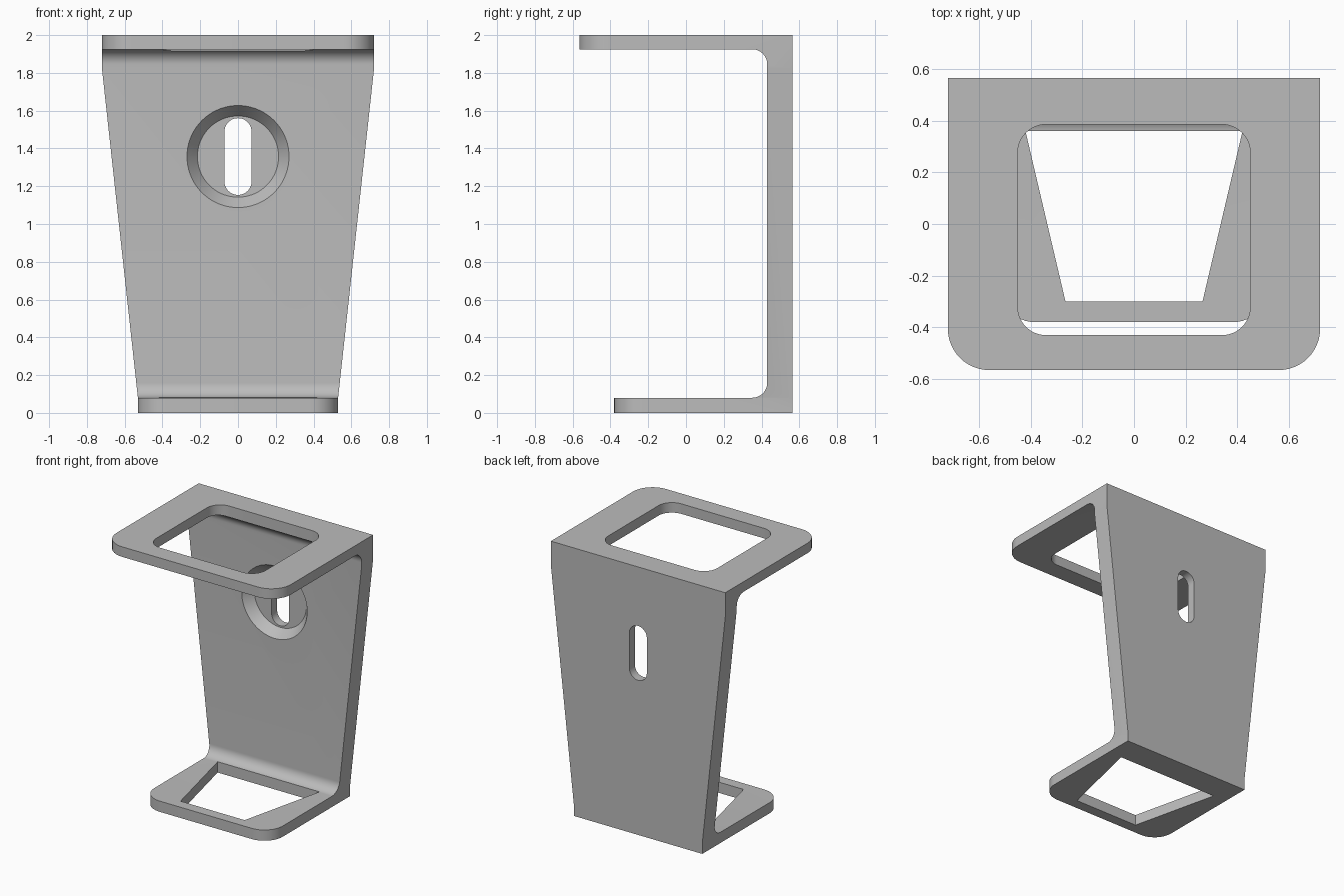
import bpy, bmesh, math
from mathutils import Vector

cube = bpy.data.objects.get("Cube")
if cube:
    bpy.data.objects.remove(cube)

grey = bpy.data.materials.new("plain grey")
grey.use_nodes = True
COLOUR = (0.5, 0.5, 0.5, 1)
grey.diffuse_color = COLOUR
grey.node_tree.nodes["Principled BSDF"].inputs["Base Color"].default_value = COLOUR


def arc(cx, cy, r, start, end, steps=12):
    angles = [math.radians(start + (end - start) * i / steps) for i in range(steps + 1)]
    return [(cx + r * math.cos(a), cy + r * math.sin(a)) for a in angles]


def rounded_rect(x0, x1, y0, y1, r):
    return (arc(x1 - r, y1 - r, r, 0, 90) + arc(x0 + r, y1 - r, r, 90, 180)
            + arc(x0 + r, y0 + r, r, 180, 270) + arc(x1 - r, y0 + r, r, 270, 360))


def finish(name, bm):
    bmesh.ops.recalc_face_normals(bm, faces=bm.faces)
    mesh = bpy.data.meshes.new(name)
    bm.to_mesh(mesh)
    bm.free()
    mesh.materials.append(grey)
    obj = bpy.data.objects.new(name, mesh)
    bpy.context.collection.objects.link(obj)
    return obj


def loft(name, axis, lo, hi, low_pts, high_pts=None):
    """Solid between two outlines drawn across the given axis."""
    place = {"x": lambda a, b, d: (d, a, b),
             "y": lambda a, b, d: (a, d, b),
             "z": lambda a, b, d: (a, b, d)}[axis]
    bm = bmesh.new()
    low = [bm.verts.new(place(a, b, lo)) for a, b in low_pts]
    high = [bm.verts.new(place(a, b, hi)) for a, b in high_pts or low_pts]
    bm.faces.new(low)
    bm.faces.new(high)
    for i in range(len(low)):
        j = (i + 1) % len(low)
        bm.faces.new((low[i], low[j], high[j], high[i]))
    return finish(name, bm)


def carve(target, cutter, operation="DIFFERENCE"):
    cutter.hide_render = True
    mod = target.modifiers.new(cutter.name, "BOOLEAN")
    mod.operation = operation
    mod.solver = "EXACT"
    mod.object = cutter
    bpy.context.view_layer.objects.active = target
    bpy.ops.object.modifier_apply(modifier=mod.name)
    bpy.data.objects.remove(cutter)


BACK, WALL = 0.565, 0.43
TOP_FRONT, BOTTOM_FRONT = -0.565, -0.38
TOP_HALF, BOTTOM_HALF = 0.72, 0.53
SHELF_TOP, SHELF_LOW, FILLET = 0.08, 1.925, 0.08

# C-shaped side profile with filleted inner corners
profile = [(BACK, 0), (BACK, 2), (TOP_FRONT, 2), (TOP_FRONT, SHELF_LOW)]
profile += arc(WALL - FILLET, SHELF_LOW - FILLET, FILLET, 90, 0)
profile += arc(WALL - FILLET, SHELF_TOP + FILLET, FILLET, 0, -90)
profile += [(BOTTOM_FRONT, SHELF_TOP), (BOTTOM_FRONT, 0)]
bracket = loft("wall_bracket", "x", -0.9, 0.9, profile)

# Tapered front outline
right = [(BOTTOM_HALF, -0.1), (BOTTOM_HALF, SHELF_TOP), (TOP_HALF, 1.82), (TOP_HALF, 2.1)]
outline = right + [(-x, z) for x, z in reversed(right)]
carve(bracket, loft("taper_outline", "y", -0.8, 0.8, outline), "INTERSECT")

# Rounded front corners of both shelves
for half, front, r, lo, hi in ((TOP_HALF, TOP_FRONT, 0.16, 1.8, 2.1),
                               (BOTTOM_HALF, BOTTOM_FRONT, 0.15, -0.1, 0.2)):
    corner = arc(half - r, front + r, r, 0, -90)
    corner = ([(half + 0.05, front + r)] + corner
              + [(half - r, front - 0.05), (half + 0.05, front - 0.05)])
    for side in (1, -1):
        carve(bracket, loft("corner_cutter", "z", lo, hi, [(side * x, y) for x, y in corner]))

# Shelf openings
carve(bracket, loft("top_opening", "z", 1.7, 2.1, rounded_rect(-0.45, 0.45, -0.43, 0.385, 0.11)))
trapezoid = [(-0.265, -0.3), (0.265, -0.3), (0.42, 0.36), (-0.42, 0.36)]
carve(bracket, loft("bottom_opening", "z", -0.1, 0.3, trapezoid))

# Conical recess and upright screw slot
HOLE_Z = 1.357
carve(bracket, loft("recess", "y", 0.42, 0.5,
                    arc(0, HOLE_Z, 0.278, 0, 355, 71), arc(0, HOLE_Z, 0.215, 0, 355, 71)))
carve(bracket, loft("screw_slot", "y", 0.3, 0.7,
                    rounded_rect(-0.072, 0.072, HOLE_Z - 0.203, HOLE_Z + 0.203, 0.0715)))

# Smooth curved surfaces, keep edges sharp
bpy.ops.object.select_all(action="DESELECT")
bracket.select_set(True)
bpy.context.view_layer.objects.active = bracket
bpy.ops.object.shade_smooth_by_angle(angle=math.radians(25))
